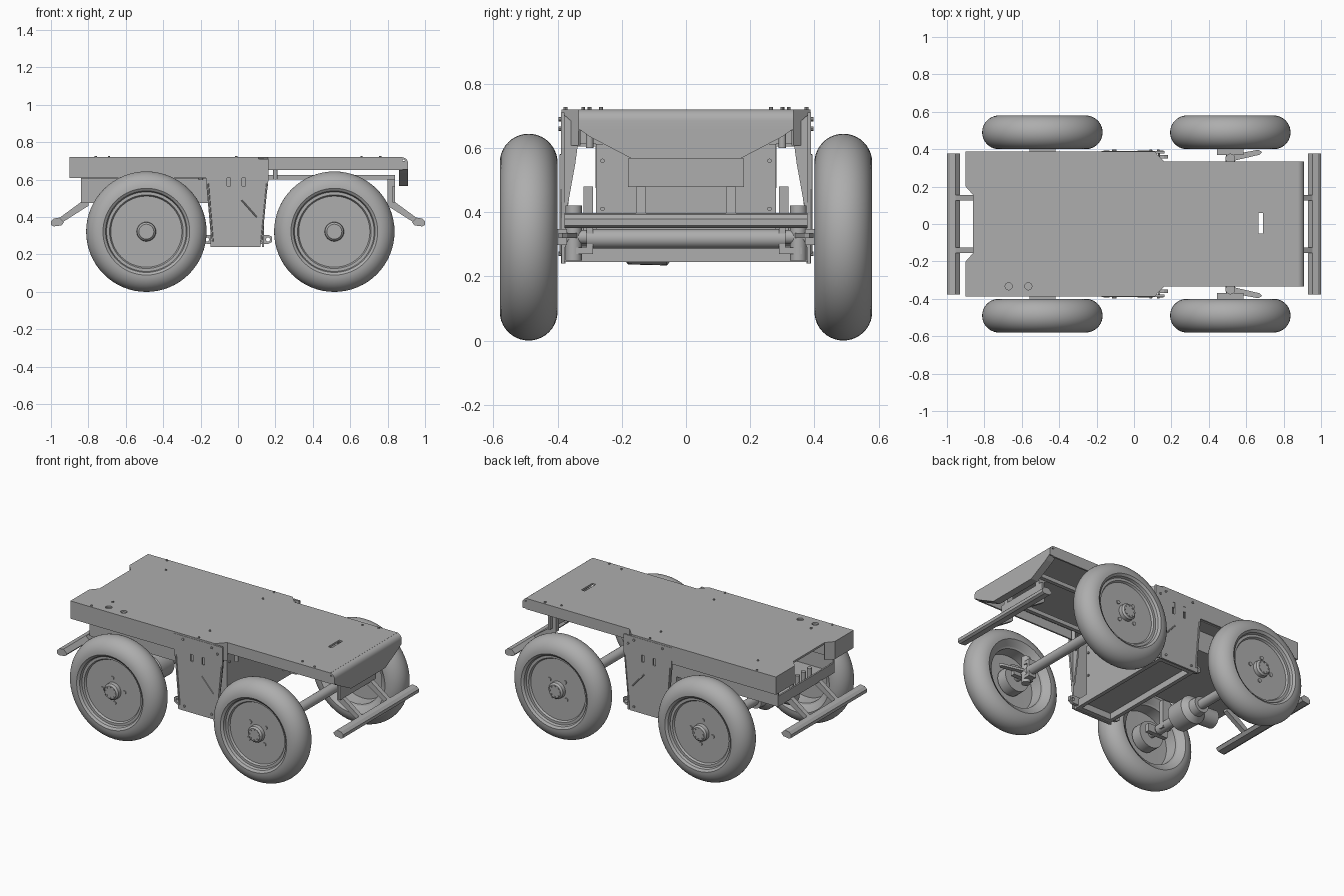
import bpy, bmesh, math
from mathutils import Vector

if "Cube" in bpy.data.objects:
    bpy.data.objects.remove(bpy.data.objects["Cube"])

grey = bpy.data.materials.new("plain grey")
grey.use_nodes = True
grey.diffuse_color = (0.42, 0.42, 0.42, 1)
grey.node_tree.nodes["Principled BSDF"].inputs["Base Color"].default_value = grey.diffuse_color


def finish(name, bm, smooth=False):
    bmesh.ops.remove_doubles(bm, verts=bm.verts, dist=1e-5)
    bmesh.ops.recalc_face_normals(bm, faces=bm.faces)
    mesh = bpy.data.meshes.new(name)
    bm.to_mesh(mesh)
    bm.free()
    ob = bpy.data.objects.new(name, mesh)
    bpy.context.collection.objects.link(ob)
    mesh.materials.append(grey)
    bpy.ops.object.select_all(action='DESELECT')
    ob.select_set(True)
    bpy.context.view_layer.objects.active = ob
    if smooth:
        bpy.ops.object.shade_smooth_by_angle(angle=math.radians(35))
    return ob


def prism(name, pts, axis, a, b, smooth=False):
    """Extrude a 2D outline along an axis from a to b."""
    place = {"x": lambda p, t: (t, *p), "y": lambda p, t: (p[0], t, p[1]),
             "z": lambda p, t: (*p, t)}[axis]
    bm = bmesh.new()
    face = bm.faces.new([bm.verts.new(place(p, a)) for p in pts])
    out = bmesh.ops.extrude_face_region(bm, geom=[face])["geom"]
    verts = [v for v in out if isinstance(v, bmesh.types.BMVert)]
    bmesh.ops.translate(bm, verts=verts, vec=Vector(place((0, 0), b - a)))
    return finish(name, bm, smooth)


def box(name, x, y, z):
    return prism(name, [(x[0], y[0]), (x[1], y[0]), (x[1], y[1]), (x[0], y[1])], "z", *z)


def rod(name, p, q, r, sides=24):
    p, q = Vector(p), Vector(q)
    bm = bmesh.new()
    bmesh.ops.create_cone(bm, cap_ends=True, segments=sides, radius1=r, radius2=r, depth=(q - p).length)
    bmesh.ops.rotate(bm, verts=bm.verts, matrix=(q - p).to_track_quat('Z', 'Y').to_matrix())
    bmesh.ops.translate(bm, verts=bm.verts, vec=(p + q) / 2)
    return finish(name, bm, sides > 8)


def lathe(name, profile, centre, side, steps=64):
    """Spin (radius, outward offset) pairs around the wheel axis."""
    bm = bmesh.new()
    vs = [bm.verts.new((r, side * t, 0)) for r, t in profile]
    es = [bm.edges.new(e) for e in zip(vs, vs[1:])]
    bmesh.ops.spin(bm, geom=vs + es, cent=(0, 0, 0), axis=(0, 1, 0), angle=math.tau, steps=steps)
    bmesh.ops.translate(bm, verts=bm.verts, vec=centre)
    return finish(name, bm, True)


def cut(target, cutters):
    for c in cutters:
        c.hide_render = True
        bpy.context.view_layer.objects.active = target
        m = target.modifiers.new("cut", 'BOOLEAN')
        m.operation, m.solver, m.object = 'DIFFERENCE', 'EXACT', c
        bpy.ops.object.modifier_apply(modifier=m.name)
        bpy.data.objects.remove(c)


# Deck: thin sheet with a notched rear and a narrower nose
half = [(-.86, .155), (-.9, .2), (-.9, .388), (.11, .388), (.16, .335), (.88, .335)]
outline = half + [(x, -y) for x, y in reversed(half)]
deck = prism("deck", outline, "z", .708, .72)
cut(deck, [box("slot_cutter", (.665, .69), (-.05, .06), (.6, .8))]
    + [rod("hole_cutter", (x, -.333, .6), (x, -.333, .8), .019) for x in (-.67, -.565)])
rivets = [(-.69, .265), (-.01, .265), (.66, .3), (-.76, .375), (-.01, .375), (.76, .32)]


def skirt(name, p, q, z0, side, t=.01):
    """Thin upright sheet below a deck edge."""
    p, q = Vector((p[0], p[1] * side)), Vector((q[0], q[1] * side))
    d = (q - p).normalized()
    n = Vector((d.y, -d.x)) * t * side
    prism(name, [p, q, q + n, p + n], "z", z0, .715)


for s, label in ((1, "back"), (-1, "front")):
    for i, (p, q) in enumerate(zip(half, half[1:])):
        skirt(f"{label}_deck_skirt_{i}", p, q, .652 if i == 4 else .608, s)
    for i, (x, y) in enumerate(rivets):
        rod(f"{label}_rivet_{i}", (x, s * y, .715), (x, s * y, .727), .006, 8)

    # Side panel of the middle box, with two vent slots
    panel = prism(f"{label}_side_panel",
                  [(-.175, .65), (-.17, .58), (-.14, .24), (.12, .24), (.163, .6), (.163, .71), (-.175, .71)],
                  "y", s * .378, s * .39)
    cut(panel, [box("vent_cutter", (x - .009, x + .009), (-.5, .5), (.565, .64)) for x in (-.05, .03)])
    prism(f"{label}_panel_flange",
          [(s * y, z) for y, z in ((.388, .71), (.33, .66), (.345, .55), (.372, .4), (.378, .24), (.388, .24))],
          "x", .128, .138)
    prism(f"{label}_rear_flange",
          [(s * y, z) for y, z in ((.388, .65), (.34, .62), (.37, .4), (.375, .24), (.388, .24))],
          "x", -.148, -.138)
    # Raised folds and bolts on the panel
    for x0, x1, z0, z1 in ((-.16, -.135, .58, .27), (.155, .125, .58, .27), (.02, .1, .49, .4)):
        rod(f"{label}_panel_fold", (x0, s * .39, z0), (x1, s * .39, z1), .004, 6)
    for x, z in ((-.1, .27), (.09, .27), (-.11, .69), (.09, .69), (.13, .66)):
        rod(f"{label}_panel_bolt", (x, s * .385, z), (x, s * .397, z), .007, 8)

    # Under-deck frame rails and rear side plates
    box(f"{label}_front_rail", (.12, .84), sorted((s * .155, s * .18)), (.6, .625))
    box(f"{label}_rear_plate", (-.84, -.13), sorted((s * .27, s * .282)), (.475, .612))
    box(f"{label}_rear_plate_lip", (-.84, -.13), sorted((s * .282, s * .375)), (.605, .615))
    box(f"{label}_rear_channel", (-.86, -.2), sorted((s * .19, s * .2)), (.62, .71))
    box(f"{label}_front_post", (.8, .84), sorted((s * .125, s * .155)), (.47, .625))
    for x in (.25, .45, .65):
        rod(f"{label}_deck_boss", (x - .45, s * .3, .6), (x - .45, s * .3, .71), .012, 12)

    # Lugs at the foot of the middle box
    for x in (-.165, .16):
        inward = -math.copysign(.05, x)
        lug = prism(f"{label}_lug", [(x + inward, .255), (x, .255), (x - inward * .45, .268), (x - inward * .45, .295),
                                     (x, .305), (x + inward, .305)], "y", s * .35, s * .37)
        cut(lug, [rod("lug_cutter", (x, -.5, .28), (x, .5, .28), .011, 16)])

# Rounded nose with a tapered apron
arc = [(.875 + .035 * math.sin(a), .685 + .035 * math.cos(a)) for a in [i * math.pi / 12 for i in range(7)]]
inner = [(.875 + (x - .875) * .7, .685 + (z - .685) * .7) for x, z in arc]
prism("nose", arc + [(.91, .655), (.8995, .655)] + inner[::-1], "y", -.335, .335, True)
prism("nose_apron", [(-.335, .66), (.335, .66), (.3, .635), (.17, .567), (-.17, .567), (-.3, .635)],
      "x", .9, .91)
for s in (1, -1):
    prism("apron_wing", [(s * .335, .66), (s * .3, .635), (s * .17, .567), (s * .17, .577),
                         (s * .3, .645), (s * .335, .67)], "x", .862, .905)
    box("nose_cheek", (.84, .9), sorted((s * .325, s * .335)), (.655, .7))
box("apron_lip", (.862, .905), (-.17, .17), (.567, .577))

# Middle box and the open tray under it
box("middle_box", (-.13, .12), (-.28, .28), (.29, .612))
for y in (-.26, .26):
    for z in (.41, .56):
        rod("box_bolt", (.115, y, z), (.128, y, z), .007, 8)
box("tray_floor", (-.13, .12), (-.378, .378), (.285, .295))
for x in (-.14, .095):
    box("tray_rail", (x, x + .025), (-.378, .378), (.245, .295))
for y in (-.378, .348):
    box("tray_end", (-.14, .12), (y, y + .03), (.245, .295))
box("front_cross_plate", (.825, .84), (-.18, .18), (.478, .567))
box("rear_cross_plate", (-.84, -.83), (-.28, .28), (.475, .54))
box("rear_shelf", (-.84, -.13), (-.28, .28), (.475, .485))
for y in (-.09, -.03, .03, .09):
    rod("terminal", (-.8, y, .48), (-.8, y, .57), .015, 12)

# Bumpers on sloping arms
for d, label in ((-1, "rear"), (1, "nose")):
    prism(f"{label}_bumper", [(d * x, z) for x, z in ((.93, .372), (.955, .397), (.985, .392), (1, .378),
                                                      (1, .358), (.985, .35), (.945, .355))], "y", -.378, .378)
    for y in (-.14, .14):
        prism(f"{label}_bumper_arm", [(d * x, z) for x, z in ((.8, .48), (.84, .48), (.96, .392), (.945, .368),
                                                              (.8, .46))], "y", y - .015, y + .015)

# Wheels: balloon tyre, dished disc, hub and lugs
tyre = [(.195, -.06), (.215, -.078)]
tyre += [(.232 + .09 * math.cos(a), .09 * math.sin(a)) for a in [math.pi * (i / 20 - .5) for i in range(21)]]
tyre += [(.218, .08), (.212, .062), (.195, .058)]
disc = [(.195, -.06), (.185, -.055), (.18, .02), (0, .025), (0, .052), (.19, .052), (.197, .064), (.213, .064)]
hub = [(0, .085), (.04, .085), (.05, .075), (.052, .05), (.052, -.03), (0, -.03)]
cz = .322
for x in (-.49, .515):
    for s in (1, -1):
        c = Vector((x, s * .49, cz))
        lathe("tyre", tyre, c, s)
        lathe("wheel_disc", disc, c, s)
        lathe("hub", hub, c, s, 32)
        for i in range(8):
            a = i * math.tau / 8
            o = c + Vector((math.cos(a), 0, math.sin(a))) * .034
            rod("hub_bolt", o + Vector((0, s * .08, 0)), o + Vector((0, s * .089, 0)), .006, 6)
        for i in range(4):
            a = i * math.tau / 4 + (.1 if x < 0 else .7)
            o = c + Vector((math.cos(a), 0, math.sin(a))) * .077
            rod("lug_nut", o + Vector((0, s * .045, 0)), o + Vector((0, s * .058, 0)), .012, 12)
        # Brake and suspension pieces inside the wheel
        rod("stub_axle", (x, s * .29, cz), (x, s * .48, cz), .022)
        rod("brake_drum", (x, s * .43, cz), (x, s * .5, cz), .085)
        box("caliper", (x - .07, x + .07), sorted((s * .37, s * .4)), (cz - .025, cz + .025))

# Front axle with steering knuckles
rod("front_axle", (.515, -.31, .317), (.515, .31, .317), .03)
for s in (1, -1):
    rod("king_pin", (.515, s * .35, .25), (.515, s * .35, .42), .026)
    box("axle_yoke_top", (.49, .54), sorted((s * .29, s * .36)), (.36, .38))
    box("axle_yoke_bottom", (.49, .54), sorted((s * .29, s * .36)), (.27, .29))
    box("yoke_web", (.49, .54), sorted((s * .29, s * .31)), (.27, .38))
    prism("steering_arm", [(.52, s * .335), (.67, s * .37), (.685, s * .385), (.665, s * .397), (.52, s * .37)],
          "z", .32, .335)

# Rear axle with offset drive casing
rod("rear_axle", (-.49, -.36, .322), (-.49, .36, .322), .03)
lathe("drive_casing", [(0, -.1), (.05, -.1), (.085, -.07), (.088, .05), (.055, .08), (.05, .13), (0, .13)],
      (-.49, -.11, .322), 1, 32)
rod("drive_motor", (-.5, -.11, .34), (-.68, -.11, .35), .055)
for s in (1, -1):
    box("rear_axle_bracket", (-.52, -.46), sorted((s * .29, s * .32)), (.3, .48))
